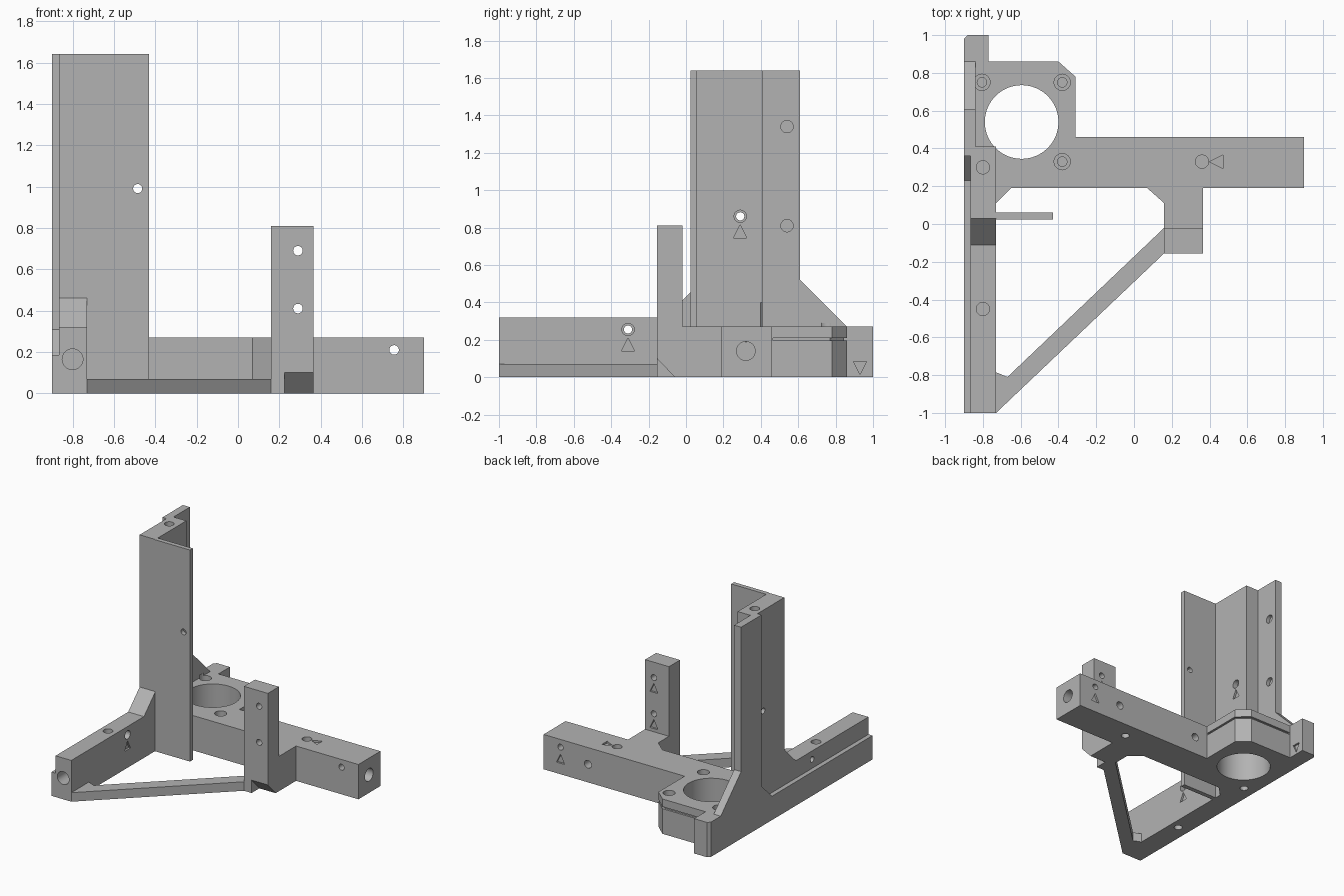
import bpy, bmesh
from math import pi, cos, sin
from mathutils import Vector

cube = bpy.data.objects.get("Cube")
if cube:
    bpy.data.objects.remove(cube, do_unlink=True)

grey = bpy.data.materials.new("neutral grey")
grey.use_nodes = True
colour = (0.45, 0.45, 0.45, 1)
grey.diffuse_color = colour
grey.node_tree.nodes["Principled BSDF"].inputs["Base Color"].default_value = colour

# Sketch planes: 2D profile plus depth to 3D
PLANES = {
    "x": lambda u, v, d: Vector((d, u, v)),
    "y": lambda u, v, d: Vector((u, d, v)),
    "z": lambda u, v, d: Vector((u, v, d)),
}
parts, cutters = [], []


def prism(name, axis, profile, lo, hi, group=parts):
    """Extrude a 2D profile along an axis."""
    bm = bmesh.new()
    place = PLANES[axis]
    face = bm.faces.new([bm.verts.new(place(u, v, lo)) for u, v in profile])
    new = bmesh.ops.extrude_face_region(bm, geom=[face])["geom"]
    bmesh.ops.translate(bm, vec=place(0, 0, hi - lo),
                        verts=[g for g in new if isinstance(g, bmesh.types.BMVert)])
    bmesh.ops.recalc_face_normals(bm, faces=bm.faces)
    mesh = bpy.data.meshes.new(name)
    bm.to_mesh(mesh)
    bm.free()
    mesh.materials.append(grey)
    obj = bpy.data.objects.new(name, mesh)
    bpy.context.scene.collection.objects.link(obj)
    group.append(obj)
    return obj


def rect(u0, u1, v0, v1):
    return [(u0, v0), (u1, v0), (u1, v1), (u0, v1)]


def hole(axis, u, v, r, lo, hi, sides=32):
    ring = [(u + r * cos(2 * pi * i / sides), v + r * sin(2 * pi * i / sides))
            for i in range(sides)]
    prism("hole_cutter", axis, ring, lo, hi, cutters)


def mark(axis, u, v, lo, hi, du=0, dv=1):
    """Engraved triangle pointing along (du, dv)."""
    s = 0.035
    tri = [(u + s * du, v + s * dv),
           (u - s * du - s * dv, v - s * dv + s * du),
           (u - s * du + s * dv, v - s * dv - s * du)]
    prism("mark_cutter", axis, tri, lo, hi, cutters)


# Side rail and tower, in layers from the outside in
back = [(1, 0), (1, 0.27), (0.86, 0.27), (0.61, 0.52), (0.61, 1.64)]
ramp = [(0.03, 1.64), (0.03, 0.46), (-0.11, 0.32), (-1, 0.32)]
prism("rail_outer_lip", "x", [(-1, 0)] + back +
      [(0.36, 1.64), (0.36, 0.31), (0.23, 0.185), (-1, 0.185)], -0.90, -0.865)
prism("tower_wall", "x", [(-1, 0)] + back + ramp, -0.865, -0.84)
prism("rail_and_tower_core", "x", [(-1, 0), (0.41, 0), (0.41, 1.64)] + ramp, -0.84, -0.73)
prism("rail_end_block", "z", rect(-0.84, -0.77, 0.86, 1), 0, 0.27)
prism("tower_fin", "z", rect(-0.73, -0.43, 0.025, 0.06), 0, 1.64)

# Motor mount, cross arm and post foot share one footprint
prism("mount_and_cross_arm", "z", [
    (-0.84, 0.86), (-0.84, 0.41), (-0.73, 0.41), (-0.73, 0.11), (-0.65, 0.19),
    (0.07, 0.19), (0.16, 0.11), (0.16, -0.02), (0.365, -0.02), (0.365, 0.19),
    (0.90, 0.19), (0.90, 0.46), (-0.31, 0.46), (-0.31, 0.78), (-0.40, 0.86)], 0, 0.27)

# Upright post with an undercut foot
prism("post_inner", "z", rect(0.16, 0.225, -0.155, -0.02), 0, 0.81)
prism("post_outer", "x", [(-0.155, 0.1), (-0.06, 0), (-0.02, 0), (-0.02, 0.81),
                          (-0.155, 0.81)], 0.225, 0.365)

# Diagonal brace
prism("diagonal_brace", "z", [(-0.73, -1), (0.16, -0.155), (0.16, -0.02),
                              (-0.67, -0.81), (-0.73, -0.785)], 0, 0.07)

# Large bore, groove round the mount and rail corner chamfer
hole("z", -0.595, 0.54, 0.195, -0.1, 0.4, 64)
prism("groove_cutter", "z", [
    (-0.29, 0.465), (-0.29, 0.79), (-0.39, 0.88), (-0.765, 0.88), (-0.765, 0.845),
    (-0.41, 0.845), (-0.325, 0.77), (-0.325, 0.465)], 0.195, 0.21, cutters)
prism("chamfer_cutter", "z", [(-0.92, 0.96), (-0.86, 1.02), (-0.92, 1.02)], -0.1, 0.4, cutters)

# Counterbored screw holes
for x, y in [(-0.805, 0.75), (-0.38, 0.75), (-0.38, 0.33)]:
    hole("z", x, y, 0.043, 0.2, 0.29)
    hole("z", x, y, 0.025, 0.1, 0.22)

# Blind holes seen from above, with matching ones below
for x, y, top in [(-0.80, 0.30, 1.64), (-0.80, -0.45, 0.32), (0.36, 0.33, 0.27)]:
    hole("z", x, y, 0.035, top - 0.08, top + 0.05)
    hole("z", x, y, 0.03, -0.05, 0.06)
mark("z", 0.435, 0.33, 0.255, 0.3, -1, 0)

# Rail and arm end sockets
hole("y", -0.80, 0.165, 0.05, -1.1, -0.85)
hole("x", 0.32, 0.14, 0.05, 0.75, 1)

# Cross holes through tower and rail
for y, z in [(0.29, 0.86), (-0.31, 0.255)]:
    hole("x", y, z, 0.022, -1, -0.7)
    hole("x", y, z, 0.033, -0.77, -0.7)
    mark("x", y, z - 0.08, -0.745, -0.7)
for z in (0.81, 1.34):
    hole("x", 0.54, z, 0.033, -0.87, -0.8)
mark("x", 0.93, 0.05, -0.785, -0.75, 0, -1)

# Front-to-back holes in post, arm and fin
for z in (0.41, 0.69):
    hole("y", 0.29, z, 0.023, -0.3, 0.1)
    mark("y", 0.29, z - 0.08, -0.035, 0.02)
hole("y", 0.755, 0.21, 0.023, 0.1, 0.6)
mark("y", 0.755, 0.12, 0.445, 0.5)
hole("y", -0.485, 0.99, 0.022, -0.1, 0.1)
for x in (0.52, -0.2):
    hole("y", x, 0.14, 0.03, 0.38, 0.5)

# Cut each part with the cutters that reach it
def bounds(obj):
    axes = list(zip(*[v.co for v in obj.data.vertices]))
    return [(min(a), max(a)) for a in axes]


for part in parts:
    box = bounds(part)
    for cutter in cutters:
        if all(a[0] < b[1] and b[0] < a[1] for a, b in zip(box, bounds(cutter))):
            mod = part.modifiers.new("cut", "BOOLEAN")
            mod.operation = "DIFFERENCE"
            mod.solver = "EXACT"
            mod.object = cutter
graph = bpy.context.evaluated_depsgraph_get()
cut_meshes = [bpy.data.meshes.new_from_object(p.evaluated_get(graph)) for p in parts]
for part, mesh in zip(parts, cut_meshes):
    part.modifiers.clear()
    part.data = mesh
for cutter in cutters:
    bpy.data.objects.remove(cutter, do_unlink=True)

# Smooth the hole walls, keep edges sharp
for part in parts:
    part.select_set(True)
bpy.context.view_layer.objects.active = parts[0]
bpy.ops.object.shade_smooth_by_angle(angle=0.5)
